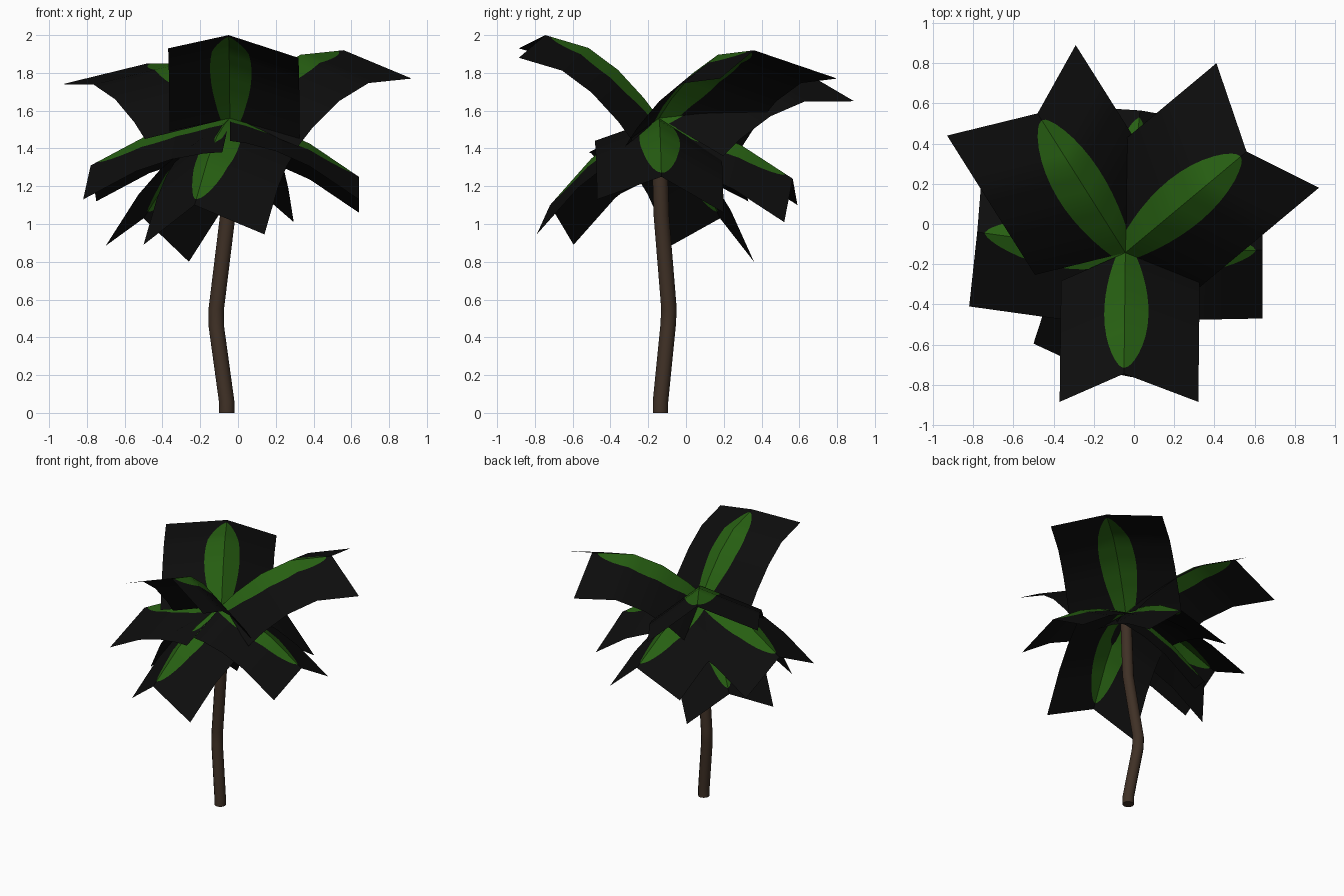
import bpy, bmesh, math
from mathutils import Vector

if "Cube" in bpy.data.objects:
    bpy.data.objects.remove(bpy.data.objects["Cube"])


def material(name, rgb):
    m = bpy.data.materials.new(name)
    m.diffuse_color = (*rgb, 1)
    m.use_nodes = True
    m.node_tree.nodes["Principled BSDF"].inputs["Base Color"].default_value = m.diffuse_color
    return m


BLACK = material("black_card", (0.004, 0.004, 0.004))
GREEN = material("leaf_green", (0.02, 0.115, 0.006))
BROWN = material("bark_brown", (0.05, 0.03, 0.019))


def finish(bm, name, mats, angle):
    me = bpy.data.meshes.new(name)
    bm.to_mesh(me)
    bm.free()
    for m in mats:
        me.materials.append(m)
    ob = bpy.data.objects.new(name, me)
    bpy.context.collection.objects.link(ob)
    bpy.ops.object.select_all(action='DESELECT')
    ob.select_set(True)
    bpy.context.view_layer.objects.active = ob
    bpy.ops.object.shade_smooth_by_angle(angle=math.radians(angle))
    return ob


# Trunk: a bent tube
def trunk():
    path = [(-.06, -.135, 0), (-.06, -.135, .06), (-.115, -.095, .46),
            (-.115, -.09, .55), (-.055, -.13, 1.04), (-.047, -.145, 1.53)]
    n, r = 12, 0.041
    bm = bmesh.new()
    rings = [[bm.verts.new((x + r * math.cos(2 * math.pi * i / n),
                            y + r * math.sin(2 * math.pi * i / n), z))
              for i in range(n)] for x, y, z in path]
    for a, b in zip(rings, rings[1:]):
        for i in range(n):
            j = (i + 1) % n
            bm.faces.new((a[i], a[j], b[j], b[i]))
    bm.faces.new(rings[0][::-1])
    bm.faces.new(rings[-1])
    finish(bm, "trunk", [BROWN], 40)


CROWN = Vector((-.043, -.143, 1.56))
KINKS = [0, .13, .36, .62, 1]


# Frond: folded card, ridge along the middle, green blade inside black card
def frond(name, tip, left, right, mid_t, mid_z):
    tip, left, right = Vector(tip), Vector(left), Vector(right)
    wings = (left - tip, right - tip)
    # parabola for the ridge height through base, middle and tip
    h, e = mid_z - CROWN.z, tip.z - CROWN.z
    a = (h - mid_t ** 2 * e) / (mid_t - mid_t ** 2)
    b = e - a

    def ridge(t):
        for k0, k1 in zip(KINKS, KINKS[1:]):
            if t <= k1 + 1e-6:
                break
        f = (t - k0) / (k1 - k0)
        z = (1 - f) * (a * k0 + b * k0 * k0) + f * (a * k1 + b * k1 * k1)
        p = CROWN.lerp(tip, t)
        p.z = CROWN.z + z
        return p

    ts = sorted(set(KINKS + [.06, .2, .28, .44, .53, .7, .78, .85, .9, .93, .95]))
    bm = bmesh.new()
    rows = []
    for t in ts:
        s = min(t / .95, 1)
        w = max(.004, .32 * math.sin(math.pi * (.1 + .9 * s)) ** .65) if s < 1 else .004
        p = ridge(t)
        rows.append([bm.verts.new(p + wings[side] * u) for side, u in
                     ((0, 1), (0, w), (0, 0), (1, w), (1, 1))])
    for i, (r0, r1) in enumerate(zip(rows, rows[1:])):
        for c in range(4):
            f = bm.faces.new((r0[c], r0[c + 1], r1[c + 1], r1[c]))
            f.material_index = 1 if c in (1, 2) and ts[i] < .945 else 0
    bmesh.ops.recalc_face_normals(bm, faces=bm.faces)
    if sum((f.normal.z for f in bm.faces)) < 0:
        bmesh.ops.reverse_faces(bm, faces=bm.faces)
    finish(bm, name, [BLACK, GREEN], 25)


trunk()
# Upper, rising fronds
frond("upper_front_frond", (-.05, -.745, 2.0), (-.37, -.885, 1.93), (.32, -.885, 1.88), .35, 1.81)
frond("upper_right_frond", (.56, .36, 1.92), (.92, .18, 1.77), (.41, .80, 1.77), .36, 1.80)
frond("upper_left_frond", (-.48, .55, 1.85), (-.29, .89, 1.65), (-.93, .44, 1.74), .36, 1.77)
# Lower, drooping fronds
frond("lower_left_frond", (-.78, -.04, 1.31), (-.75, .33, 1.12), (-.82, -.41, 1.13), .6, 1.465)
frond("lower_right_frond", (.64, -.13, 1.25), (.64, -.47, 1.13), (.64, .2, 1.06), .55, 1.45)
frond("lower_front_frond", (-.23, -.72, 1.1), (-.50, -.595, .89), (.14, -.79, .945), .47, 1.42)
frond("lower_back_frond", (.03, .565, 1.24), (.295, .52, 1.01), (-.36, .59, 1.1), .55, 1.44)
frond("lower_back_left_frond", (-.50, .18, 1.03), (-.26, .36, .80), (-.70, -.08, .885), .5, 1.37)
